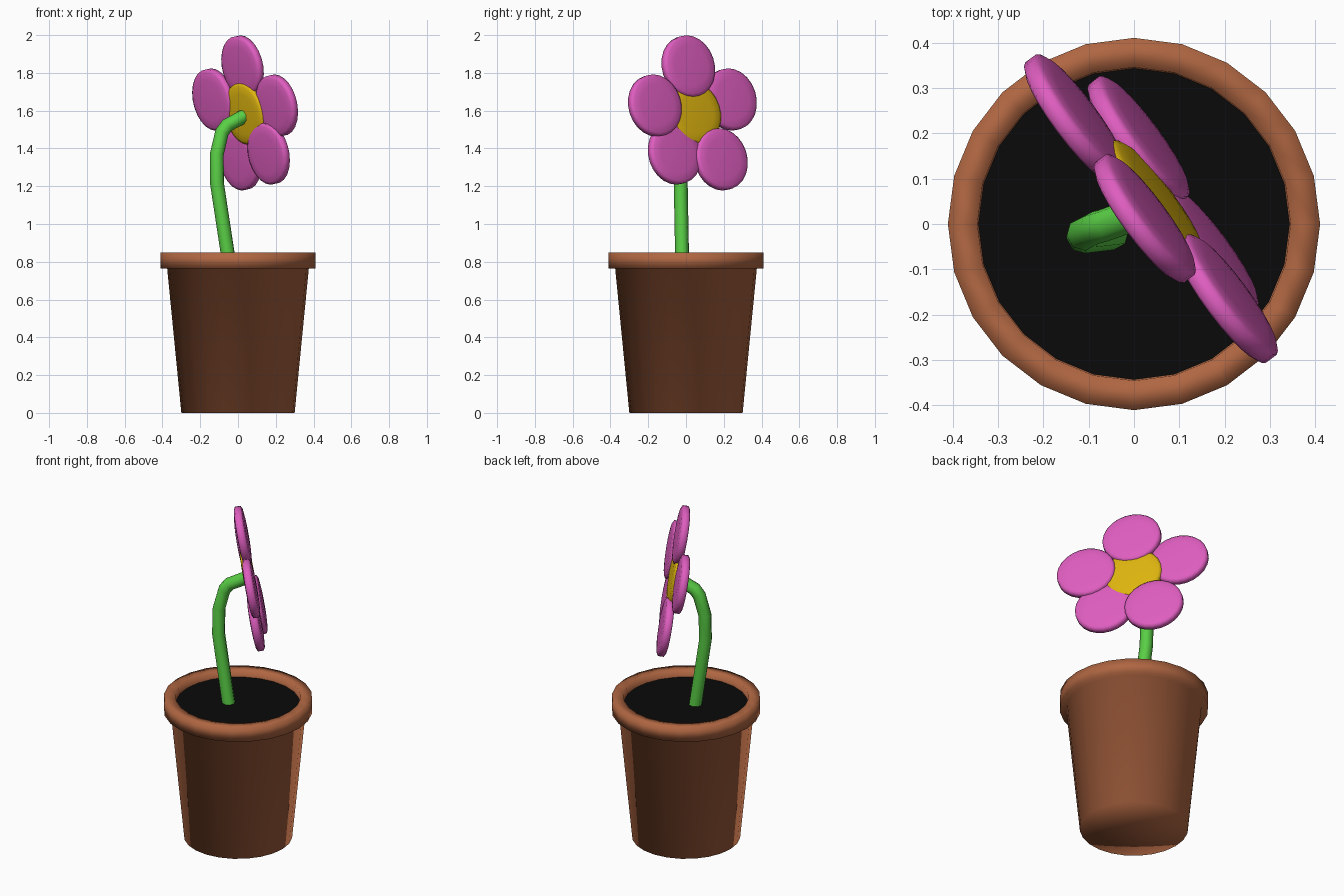
import bpy, math
from mathutils import Vector, Matrix

if "Cube" in bpy.data.objects:
    bpy.data.objects.remove(bpy.data.objects["Cube"])

FACING = Vector((0.79, 0.585, 0.18)).normalized()


def paint(obj, name, rgb):
    mat = bpy.data.materials.get(name) or bpy.data.materials.new(name)
    mat.diffuse_color = (*rgb, 1)
    mat.use_nodes = True
    mat.node_tree.nodes["Principled BSDF"].inputs["Base Color"].default_value = mat.diffuse_color
    obj.data.materials.append(mat)


def lathe(name, profile, sides, colour, rgb):
    """Spin (radius, z) points round z; zero radius makes a pole."""
    verts, rings, faces = [], [], []
    for r, z in profile:
        n = sides if r > 0 else 1
        rings.append([len(verts) + i for i in range(n)])
        for i in range(n):
            a = 2 * math.pi * i / sides
            verts.append((r * math.cos(a), r * math.sin(a), z))
    for a, b in zip(rings, rings[1:]):
        for i in range(sides):
            j = (i + 1) % sides
            if len(a) == 1:
                faces.append((a[0], b[j], b[i]))
            elif len(b) == 1:
                faces.append((a[i], a[j], b[0]))
            else:
                faces.append((a[i], a[j], b[j], b[i]))
    mesh = bpy.data.meshes.new(name)
    mesh.from_pydata(verts, [], faces)
    mesh.polygons.foreach_set("use_smooth", [True] * len(faces))
    obj = bpy.data.objects.new(name, mesh)
    bpy.context.collection.objects.link(obj)
    paint(obj, colour, rgb)
    return obj


# Pot with overhanging rim
lathe("pot", [(0, 0), (0.30, 0), (0.375, 0.765), (0.411, 0.765), (0.411, 0.85),
              (0.346, 0.85), (0.343, 0.80)], 24, "terracotta", (0.43, 0.133, 0.054))

# Soil
lathe("soil", [(0.345, 0.81), (0, 0.81)], 24, "soil", (0.003, 0.003, 0.003))

# Flower head: thick rounded discs facing the same way
DISC = [(0, -0.029), (0.11, -0.027), (0.15, -0.023), (0.165, -0.015),
        (0.165, 0.015), (0.15, 0.023), (0.11, 0.027), (0, 0.029)]
turn = FACING.to_track_quat('Z', 'Y').to_matrix().to_4x4()


def disc(name, centre, colour, rgb):
    obj = lathe(name, DISC, 24, colour, rgb)
    obj.matrix_world = Matrix.Translation(centre) @ turn


disc("flower_centre", (0.042, 0.043, 1.585), "yellow", (0.73, 0.46, 0.005))
PETALS = [(0.024, 0.012, 1.834), (0.205, -0.165, 1.627), (0.162, -0.06, 1.373),
          (0.01, 0.185, 1.342), (-0.13, 0.233, 1.659)]
for i, centre in enumerate(PETALS):
    disc(f"petal_{i + 1}", centre, "pink", (0.73, 0.11, 0.52))

# Bent stem
PATH = [(-0.045, -0.02, 0.78), (-0.112, -0.028, 1.22), (-0.112, -0.022, 1.37),
        (-0.085, -0.008, 1.485), (-0.058, 0.0, 1.522), (0.04, 0.035, 1.575)]
curve = bpy.data.curves.new("stem", 'CURVE')
curve.dimensions = '3D'
curve.bevel_depth = 0.037
curve.bevel_resolution = 2
curve.use_fill_caps = True
spline = curve.splines.new('POLY')
spline.points.add(len(PATH) - 1)
for point, co in zip(spline.points, PATH):
    point.co = (*co, 1)
spline.use_smooth = True
stem = bpy.data.objects.new("stem", curve)
bpy.context.collection.objects.link(stem)
paint(stem, "green", (0.1, 0.62, 0.06))
